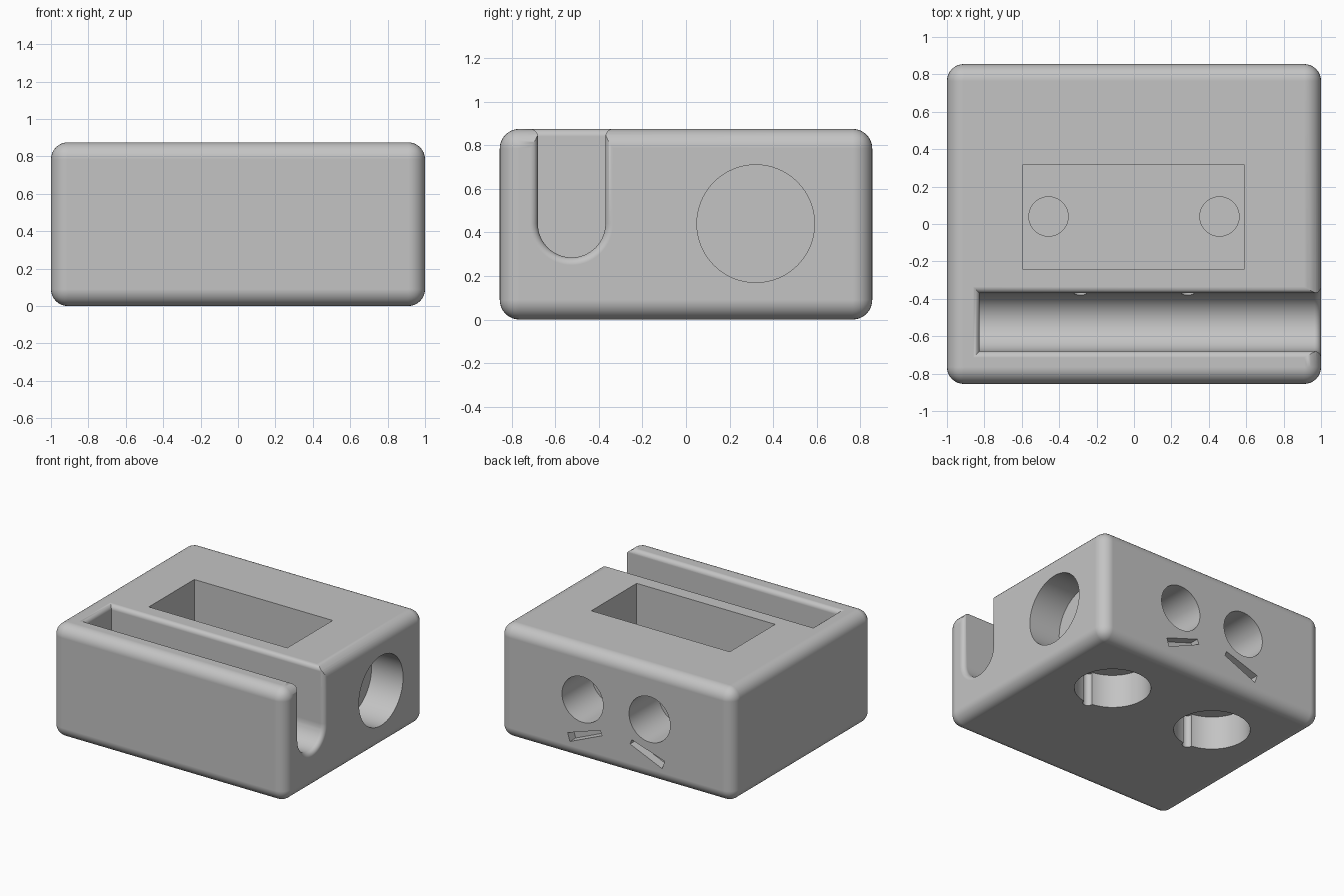
import bpy, bmesh, math
from mathutils import Matrix, Vector

old = bpy.data.objects.get("Cube")
if old:
    bpy.data.objects.remove(old, do_unlink=True)

HX, HY, H = 1.0, 0.855, 0.875
FILLET = 0.035

grey = bpy.data.materials.new("light grey")
grey.use_nodes = True
grey.diffuse_color = (0.55, 0.55, 0.55, 1)
grey.node_tree.nodes["Principled BSDF"].inputs["Base Color"].default_value = (0.55, 0.55, 0.55, 1)


def make_object(name, bm):
    bmesh.ops.recalc_face_normals(bm, faces=bm.faces[:])
    mesh = bpy.data.meshes.new(name)
    bm.to_mesh(mesh)
    bm.free()
    mesh.materials.append(grey)
    obj = bpy.data.objects.new(name, mesh)
    bpy.context.collection.objects.link(obj)
    return obj


def box(lo, hi):
    bm = bmesh.new()
    lo, hi = Vector(lo), Vector(hi)
    size = hi - lo
    bmesh.ops.create_cube(bm, size=1, matrix=Matrix.Translation((lo + hi) / 2) @ Matrix.Diagonal((*size, 1)))
    return bm


def cylinder(start, end, radius):
    bm = bmesh.new()
    a, b = Vector(start), Vector(end)
    turn = (b - a).to_track_quat('Z', 'Y').to_matrix().to_4x4()
    bmesh.ops.create_cone(bm, cap_ends=True, segments=64, radius1=radius, radius2=radius,
                          depth=(b - a).length, matrix=Matrix.Translation((a + b) / 2) @ turn)
    return bm


def loft(loops):
    bm = bmesh.new()
    rings = [[bm.verts.new(p) for p in loop] for loop in loops]
    for r, s in zip(rings, rings[1:]):
        for i in range(len(r)):
            j = (i + 1) % len(r)
            bm.faces.new((r[i], r[j], s[j], s[i]))
    bm.faces.new(rings[0])
    bm.faces.new(rings[-1])
    return bm


# Rounded block
bm = box((-HX, -HY, 0), (HX, HY, H))
bmesh.ops.bevel(bm, geom=bm.edges[:], offset=0.09, segments=8, profile=0.5, affect='EDGES')
body = make_object("holder_body", bm)
bpy.context.view_layer.objects.active = body
body.select_set(True)


def cut(bm):
    cutter = make_object("cutter", bm)
    cutter.hide_render = True
    mod = body.modifiers.new("cut", 'BOOLEAN')
    mod.operation = 'DIFFERENCE'
    mod.solver = 'EXACT'
    mod.object = cutter
    bpy.ops.object.modifier_apply(modifier=mod.name)
    bpy.data.objects.remove(cutter, do_unlink=True)


# Round-bottomed slot, flared at its open end
SLOT_Y, SLOT_R, SLOT_Z, SLOT_END = -0.525, 0.155, 0.44, -0.825
STEPS = [math.radians(15 * i) for i in range(7)]


def slot_section(x, grow):
    r = SLOT_R + grow
    arc = [math.pi + math.pi * i / 32 for i in range(33)]
    pts = [(x, SLOT_Y + r * math.cos(a), SLOT_Z + r * math.sin(a)) for a in arc]
    return [(x, SLOT_Y - r, 1.1)] + pts + [(x, SLOT_Y + r, 1.1)]


flare = [(FILLET * math.sin(t), FILLET * (1 - math.cos(t))) for t in STEPS]
sections = [slot_section(SLOT_END, 0)]
sections += [slot_section(HX - FILLET + d, g) for d, g in flare]
sections.append(slot_section(1.2, FILLET))
cut(loft(sections))


# Rounded top rim of the slot
def rim_loop(z, grow):
    w = SLOT_R + grow
    x0, x1 = SLOT_END - grow, 1.3
    return [(x0, SLOT_Y - w, z), (x1, SLOT_Y - w, z), (x1, SLOT_Y + w, z), (x0, SLOT_Y + w, z)]


rims = [rim_loop(H - FILLET + d, g) for d, g in flare]
rims.append(rim_loop(1.0, FILLET))
cut(loft(rims))

# Rectangular top pocket and blind bore in the side
cut(box((-0.595, -0.24, 0.36), (0.59, 0.315, 1.1)))
cut(cylinder((0.73, 0.32, 0.44), (1.2, 0.32, 0.44), 0.27))

for side in (-1, 1):
    # Recess in the pocket floor
    cut(cylinder((side * 0.457, 0.04, 0.3), (side * 0.457, 0.04, 0.5), 0.105))
    # Wide hole underneath, with a narrow groove in its wall
    cut(cylinder((side * 0.457, 0.31, -0.2), (side * 0.457, 0.31, 0.26), 0.27))
    cut(cylinder((side * 0.457, 0.04, -0.1), (side * 0.457, 0.04, 0.255), 0.037))
    # Blind hole in the back
    cut(cylinder((side * 0.287, 0.49, 0.475), (side * 0.287, 1.1, 0.475), 0.176))
    # Narrow passage from the slot to the pocket
    cut(cylinder((side * 0.287, -0.5, 0.42), (side * 0.287, -0.2, 0.42), 0.035))
    # Slanted slit below the back hole
    slit = [(0.12, 0.24), (0.135, 0.277), (0.415, 0.185), (0.395, 0.122)]
    cut(loft([[(side * x, y, z) for x, z in slit] for y in (0.785, 1.0)]))

# Smooth rounding with crisp flat faces
bpy.ops.object.shade_smooth_by_angle(angle=math.radians(30))
normals = body.modifiers.new("even_normals", 'WEIGHTED_NORMAL')
normals.keep_sharp = True
normals.weight = 100
